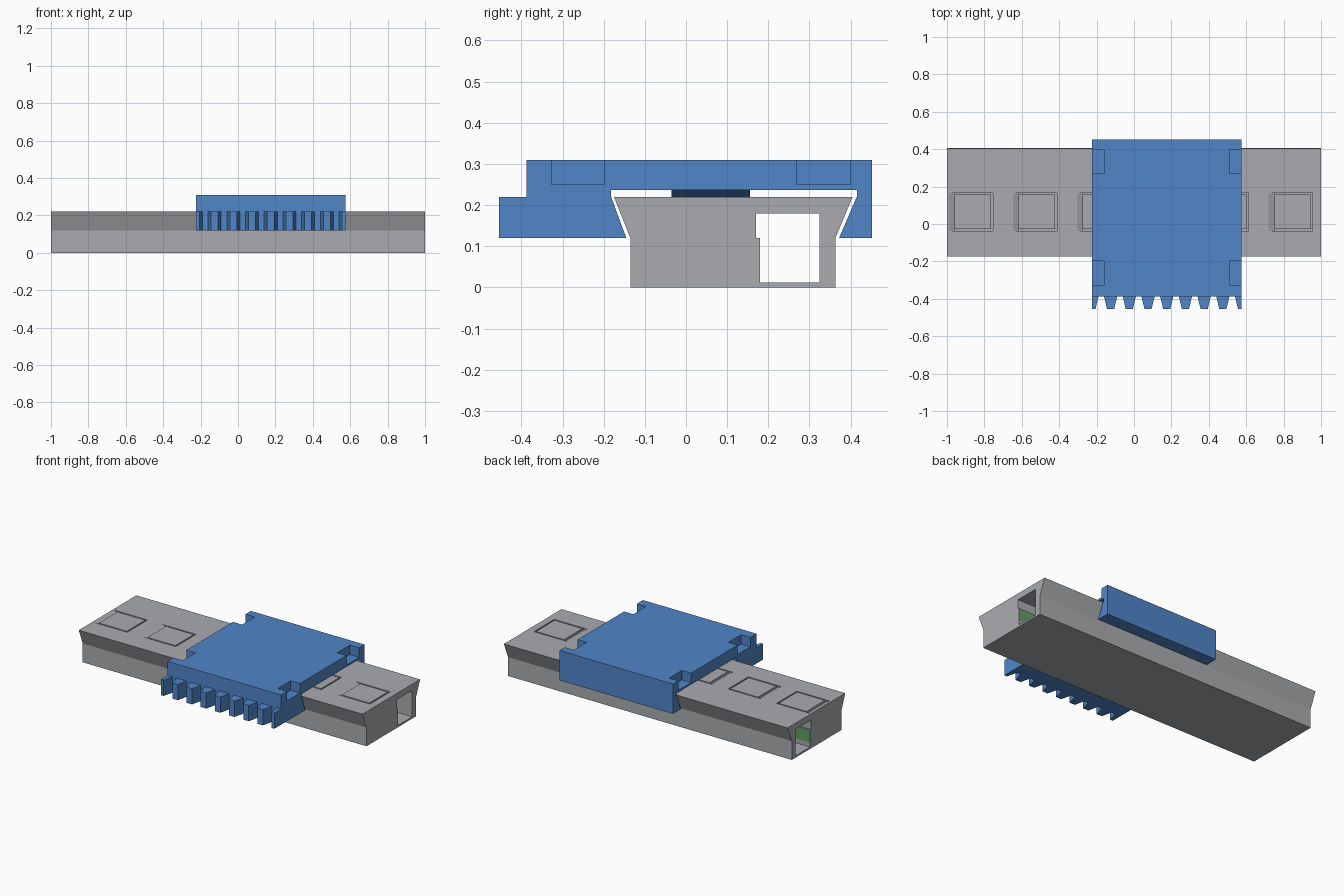
import bpy, bmesh
from mathutils import Vector

if "Cube" in bpy.data.objects:
    bpy.data.objects.remove(bpy.data.objects["Cube"])


def material(name, rgb):
    m = bpy.data.materials.new(name)
    m.diffuse_color = (*rgb, 1)
    m.use_nodes = True
    m.node_tree.nodes["Principled BSDF"].inputs["Base Color"].default_value = m.diffuse_color
    return m


GREY = material("rail grey", (0.40, 0.41, 0.43))
BLUE = material("slider blue", (0.08, 0.24, 0.58))
GREEN = material("strip green", (0.13, 0.33, 0.13))


def add_prism(bm, pts, axis, lo, hi):
    """Extrude a 2D outline along an axis (remaining two axes in x, y, z order)."""
    def place(p, t):
        c = list(p)
        c.insert("xyz".index(axis), t)
        return bm.verts.new(Vector(c))
    a = [place(p, lo) for p in pts]
    b = [place(p, hi) for p in pts]
    n = len(pts)
    faces = [bm.faces.new(a), bm.faces.new(b[::-1])]
    for i in range(n):
        j = (i + 1) % n
        faces.append(bm.faces.new((a[j], a[i], b[i], b[j])))
    bmesh.ops.recalc_face_normals(bm, faces=faces)


def make(name, prisms, *mats):
    bm = bmesh.new()
    for p in prisms:
        add_prism(bm, *p)
    me = bpy.data.meshes.new(name)
    bm.to_mesh(me)
    bm.free()
    ob = bpy.data.objects.new(name, me)
    bpy.context.collection.objects.link(ob)
    for m in mats:
        me.materials.append(m)
    return ob


def cut(ob, prisms, mat):
    """Subtract a group of prisms and bake the result."""
    cutter = make(ob.name + "_cutter", prisms, mat)
    cutter.hide_render = True
    mod = ob.modifiers.new("cut", "BOOLEAN")
    mod.operation = "DIFFERENCE"
    mod.solver = "EXACT"
    mod.object = cutter
    dg = bpy.context.evaluated_depsgraph_get()
    me = bpy.data.meshes.new_from_object(ob.evaluated_get(dg))
    ob.modifiers.clear()
    ob.data = me
    bpy.data.objects.remove(cutter)


def rect(a0, a1, b0, b1):
    return [(a0, b0), (a1, b0), (a1, b1), (a0, b1)]


# Dovetail rail
rail = make("rail", [([(-0.135, 0), (0.363, 0), (0.363, 0.12), (0.405, 0.22),
                       (-0.175, 0.22), (-0.135, 0.12)], "x", -1, 1)], GREY, GREEN)

# Stepped channel running the full length
channel = ([(0.18, 0.012), (0.325, 0.012), (0.325, 0.18), (0.17, 0.18),
            (0.17, 0.12), (0.18, 0.12), (0.18, 0.04)], "x", -1.1, 1.1)
cut(rail, [channel], GREY)

# Spring tongues: U-shaped slot with a sloped relief at the root
Y0, Y1, W = -0.037, 0.167, 0.009
slots = []
for k in range(6):
    x0 = -0.96 + 0.342 * k
    x1 = x0 + 0.205
    slots.append(([(x0 + 0.002, Y0), (x1, Y0), (x1, Y1), (x0 + 0.002, Y1),
                   (x0 + 0.002, Y1 - W), (x1 - W, Y1 - W),
                   (x1 - W, Y0 + W), (x0 + 0.002, Y0 + W)], "z", 0.19, 0.25))
    slots.append(([(x0 - 0.03, 0.2201), (x0, 0.206), (x0, 0.24), (x0 - 0.03, 0.24)],
                  "y", Y0, Y1))
cut(rail, slots, GREY)

# Green strip on the lower channel wall
for f in rail.data.polygons:
    c = f.center
    if abs(c.y - 0.18) < 0.002 and f.normal.y > 0.9 and 0.04 < c.z < 0.12:
        f.material_index = 1

# Slider body wrapping the rail
XL, XR = -0.225, 0.575
slider = make("slider", [([(-0.388, 0.12), (-0.145, 0.12), (-0.182, 0.22),
                           (-0.182, 0.237), (0.415, 0.237), (0.415, 0.22),
                           (0.372, 0.12), (0.452, 0.12), (0.452, 0.31),
                           (-0.388, 0.31)], "x", XL, XR)], BLUE)

# Four pockets in the side edges
pockets = []
for xa, xb in ((XL - 0.1, XL + 0.065), (XR - 0.065, XR + 0.1)):
    for ya, yb in ((-0.327, -0.198), (0.27, 0.398)):
        pockets.append((rect(xa, xb, ya, yb), "z", 0.25, 0.4))
cut(slider, pockets, BLUE)

# Grip teeth on the front, half teeth at both ends
teeth = []
for k in range(9):
    c = XL + 0.1 * k
    base = (max(c - 0.035, XL), min(c + 0.035, XR))
    tip = (max(c - 0.019, XL), min(c + 0.019, XR))
    teeth.append(([(base[0], -0.388), (tip[0], -0.455), (tip[1], -0.455),
                   (base[1], -0.388)], "z", 0.12, 0.22))
make("grip_teeth", teeth, BLUE)

# Sloped detent under the slider
make("detent", [([(0.07, 0.238), (0.155, 0.22), (0.175, 0.22), (0.26, 0.238)],
                 "y", -0.035, 0.155)], BLUE)
